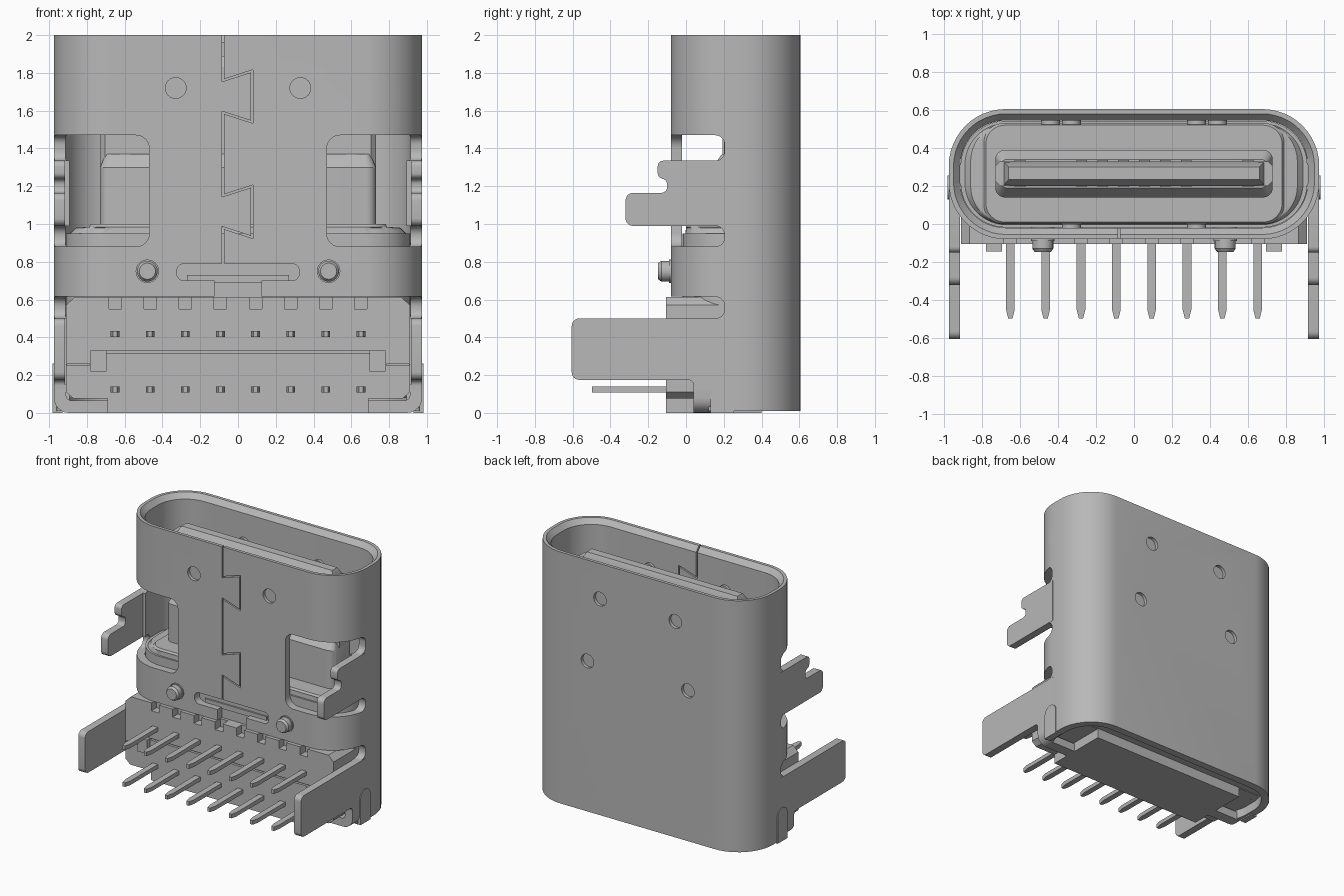
import bpy, bmesh, math
from mathutils import Vector

if "Cube" in bpy.data.objects:
    bpy.data.objects.remove(bpy.data.objects["Cube"])

grey = bpy.data.materials.new("plain grey")
grey.use_nodes = True
grey.diffuse_color = (0.48, 0.48, 0.48, 1)
grey.node_tree.nodes["Principled BSDF"].inputs["Base Color"].default_value = (0.48, 0.48, 0.48, 1)
parts = []


def rounded(points, radii, n=6):
    """Round the right-angled corners of a polygon."""
    if not isinstance(radii, (list, tuple)):
        radii = [radii] * len(points)
    out = []
    for i, r in enumerate(radii):
        p = Vector(points[i])
        if r <= 0:
            out.append(p)
            continue
        a = (Vector(points[i - 1]) - p).normalized() * r
        b = (Vector(points[(i + 1) % len(points)]) - p).normalized() * r
        for k in range(n + 1):
            t = math.pi / 2 * k / n
            out.append(p + a + b - b * math.cos(t) - a * math.sin(t))
    return out


def rect(x0, x1, y0, y1, r=0, n=6):
    return rounded([(x0, y0), (x1, y0), (x1, y1), (x0, y1)], r, n)


def circle(x, z, r, n=24):
    return [(x + r * math.cos(2 * math.pi * k / n), z + r * math.sin(2 * math.pi * k / n)) for k in range(n)]


def loft(name, axis, rings, closed=False):
    """Join (points, height) rings of equal length along an axis."""
    bm = bmesh.new()
    loops = []
    for pts, h in rings:
        place = {"x": lambda p: (h, p[0], p[1]), "y": lambda p: (p[0], h, p[1]), "z": lambda p: (p[0], p[1], h)}[axis]
        loops.append([bm.verts.new(place(p)) for p in pts])
    for a, b in zip(loops, loops[1:] + (loops[:1] if closed else [])):
        for i in range(len(a)):
            j = (i + 1) % len(a)
            bm.faces.new((a[i], a[j], b[j], b[i]))
    if not closed:
        bm.faces.new(loops[0])
        bm.faces.new(loops[-1])
    bmesh.ops.recalc_face_normals(bm, faces=bm.faces)
    mesh = bpy.data.meshes.new(name)
    bm.to_mesh(mesh)
    bm.free()
    mesh.materials.append(grey)
    ob = bpy.data.objects.new(name, mesh)
    bpy.context.collection.objects.link(ob)
    parts.append(ob)
    return ob


def prism(name, axis, pts, lo, hi):
    return loft(name, axis, [(pts, lo), (pts, hi)])


def both(name, axis, pts, lo, hi):
    """Make a left and a right copy of a prism."""
    pair = []
    for side, s in (("left", 1), ("right", -1)):
        p = pts if axis == "x" else [(s * q[0], q[1]) for q in pts]
        a, b = (s * lo, s * hi) if axis == "x" else (lo, hi)
        pair.append(prism(side + "_" + name, axis, p, a, b))
    return pair


def cut(target, cutters):
    for c in cutters:
        m = target.modifiers.new("cut", "BOOLEAN")
        m.operation, m.object, m.solver = "DIFFERENCE", c, "EXACT"
    bpy.context.view_layer.update()
    dg = bpy.context.evaluated_depsgraph_get()
    mesh = bpy.data.meshes.new_from_object(target.evaluated_get(dg))
    target.modifiers.clear()
    target.data = mesh
    for c in cutters:
        parts.remove(c)
        bpy.data.objects.remove(c)


def outline(inset):
    return rect(-.975 + inset, .975 - inset, -.08 + inset, .605 - inset, .3 - inset, 12)


# Metal shell with a chamfered mouth
shell = loft("shell", "z", [(outline(0), .01), (outline(0), 2), (outline(.025), 2),
                            (outline(.06), 1.96), (outline(.06), .01)], closed=True)
cutters = both("window", "y", rounded([(.47, .88), (1.2, .88), (1.2, 1.47), (.47, 1.47)], [.07, 0, 0, .07]), -.3, .12)
for z0, z1 in ((1.335, 1.47), (.88, .99), (.5, .615)):
    cutters += both("notch", "x", rounded([(-.3, z0), (.205, z0), (.205, z1), (-.3, z1)], [0, .05, .05, 0]), .62, 1.2)
cutters.append(prism("lower_opening", "y", rect(-1.2, 1.2, -.2, .615), -.3, .12))
cutters.append(prism("front_slot", "y", rect(-.325, .325, .7, .79, .04), -.3, .1))
cutters.append(prism("slot_neck", "y", rect(-.125, .125, .58, .72), -.3, .1))

# Dovetail seam down the front wall
path = [(-.08, 2.1)]
for top in (1.81, 1.2):
    path += [(-.08, top - .05), (.075, top), (.075, top - .27), (-.08, top - .22)]
path = [Vector(p) for p in path + [(-.08, .75)]]
sides = ([], [])
for i, p in enumerate(path):
    d0 = (p - path[max(i - 1, 0)]).normalized()
    d1 = (path[min(i + 1, len(path) - 1)] - p).normalized()
    n = Vector((-(d0 + d1).y, (d0 + d1).x)).normalized()
    ref = d1 if d1.length else d0
    n *= .005 / max(n.dot(Vector((-ref.y, ref.x))), .3)
    sides[0].append(p + n)
    sides[1].append(p - n)
cutters.append(prism("seam", "y", sides[0] + sides[1][::-1], -.3, .1))

# Pressed dimples in the front and back walls
dimples = [(.33, 1.72, -.08, 1), (.33, 1.72, .605, -1), (.44, 1.2, .605, -1)]
for x, z, y, d in dimples:
    cutters += both("dimple", "y", circle(x, z, .055), y - d * .1, y + d * .025)
cut(shell, cutters)
for x, z, y, d in dimples:
    both("dimple_bump", "y", circle(x, z, .05), y + d * .03, y + d * .08)

# Mounting legs
both("upper_leg", "x", rounded(
    [(.215, .99), (-.32, .99), (-.32, 1.165), (-.1, 1.165), (-.1, 1.24), (-.15, 1.24), (-.15, 1.335), (.215, 1.335)],
    [0, .04, .04, .03, .03, .03, .03, 0]), .915, .975)
both("lower_leg", "x", rounded(
    [(.25, .01), (.13, .01), (.13, .12), (.04, .12), (.04, .175), (-.605, .175), (-.605, .5), (.215, .5)],
    [0, 0, 0, 0, .03, .04, .04, 0]), .915, .975)
both("side_bump", "x", rect(.13, .255, 0, .262, [0, 0, .06, .06]), .93, .982)
both("bottom_clip", "y", rounded(
    [(.975, .15), (.975, 0), (.69, 0), (.69, .065), (.91, .065), (.91, .15)],
    [0, .08, 0, 0, .03, 0]), .04, .13)

# Plastic housing
prism("housing_core", "z", outline(.062), .08, .95)
loft("housing_ledge", "z", [(outline(.075), .94), (rect(-.86, .86, 0, .53, .2, 12), .98),
                            (rect(-.79, .79, .0, .53, .1, 12), .985), (rect(-.78, .78, .01, .52, .1, 12), 1.0)])
front = prism("housing_front", "y",
              [(-.69, 0), (.69, 0), (.69, .075), (.87, .075), (.91, .11), (.91, .57), (.865, .613),
               (-.865, .613), (-.91, .57), (-.91, .11), (-.87, .075), (-.69, .075)], -.105, .4)
pin_x = [(i - 3.5) * .186 for i in range(8)]
grooves = [prism("notch", "y", rect(x - .033, x + .033, .55, .7), -.2, -.04) for x in pin_x]
grooves.append(prism("groove", "y", rect(-.7, .7, .318, .33), -.2, -.085))
grooves += both("corner_groove", "y", rect(.785, .905, .25, .258), -.2, -.095)
cut(front, grooves)
both("front_block", "y", rect(.695, .78, .22, .33), -.145, -.09)
both("rivet", "y", circle(.48, .75, .062), -.09, 0)
for side, s in (("left", 1), ("right", -1)):
    loft(side + "_peg", "y", [(circle(s * .48, .75, .055), 0), (circle(s * .48, .75, .055), -.13),
                              (circle(s * .48, .75, .043), -.147)])
prism("slot_bar", "y", rect(-.27, .27, .69, .73), -.03, .05)

# Two rows of solder pins with tapered tips
for row, z in (("lower", .125), ("upper", .418)):
    for i, x in enumerate(pin_x):
        loft(f"{row}_pin_{i + 1}", "y", [(rect(x - .023, x + .023, z - .016, z + .016), 0),
                                         (rect(x - .023, x + .023, z - .016, z + .016), -.45),
                                         (rect(x - .011, x + .011, z - .016, z + .016), -.498)])

# Tongue, its thick base and the contacts
loft("tongue_base", "z", [(rect(-.73, .73, .14, .39, .05), .95), (rect(-.73, .73, .14, .39, .05), 1.3),
                          (rect(-.7, .7, .19, .34, .03), 1.37)])
loft("tongue", "z", [(rect(-.69, .69, .2, .33), 1.3), (rect(-.69, .69, .2, .33), 1.83),
                     (rect(-.66, .66, .235, .3), 1.89)])
hexagon = [(.655, .2), (.705, .2), (.73, .225), (.73, .305), (.705, .33), (.655, .33)]
both("tongue_edge", "z", hexagon, 1.3, 1.84)
for i, x in enumerate((.055, .165, .275, .6)):
    both(f"front_contact_{i + 1}", "y", rect(x - .028, x + .028, 1.32, 1.75), .194, .21)
    both(f"back_contact_{i + 1}", "y", rect(x - .028, x + .028, 1.32, 1.75), .32, .336)

# Smooth the curved walls and keep the edges crisp
bpy.ops.object.select_all(action="DESELECT")
for ob in parts:
    ob.select_set(True)
bpy.context.view_layer.objects.active = shell
bpy.ops.object.shade_smooth_by_angle(angle=math.radians(30))
